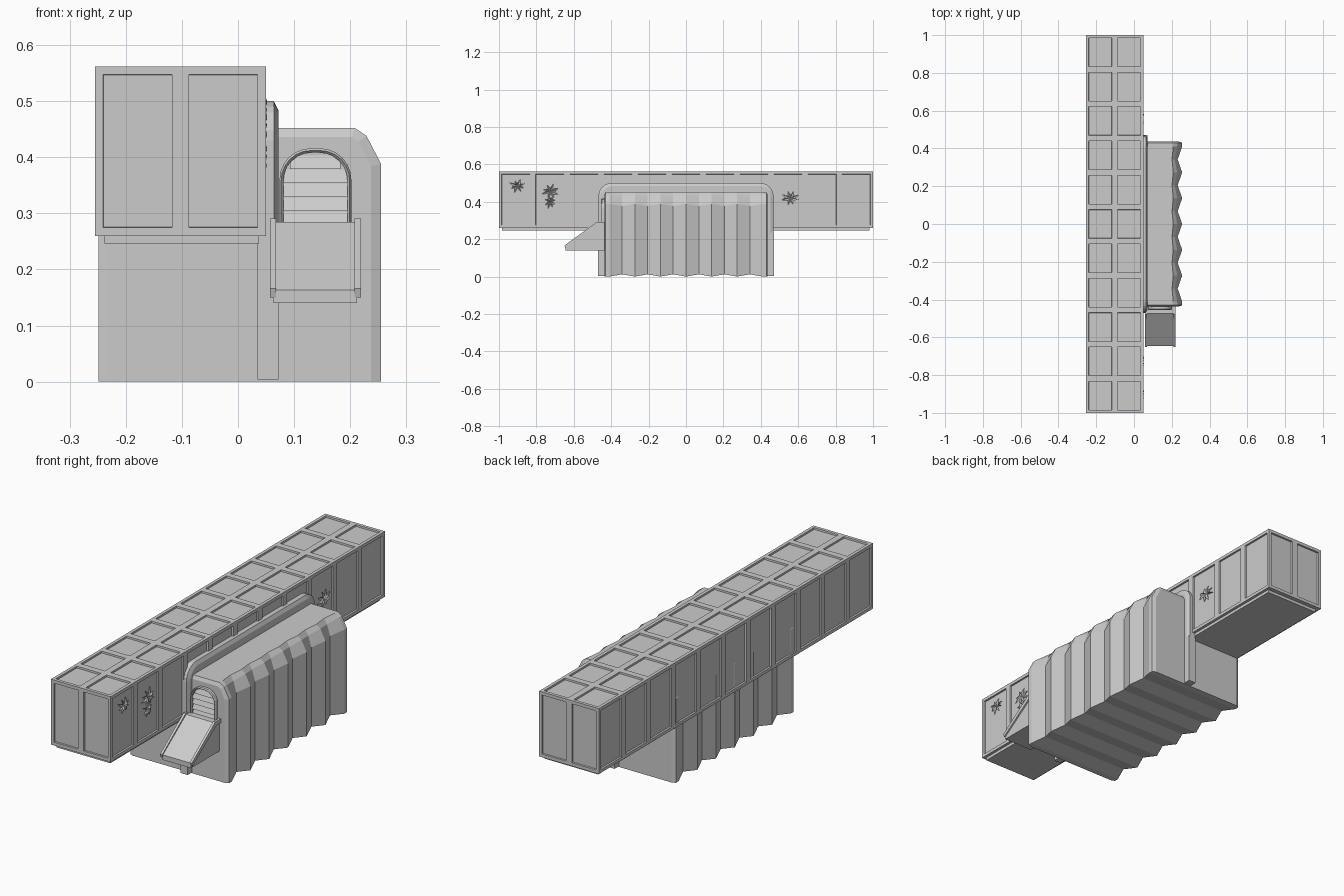
import bpy, bmesh, math, random
from mathutils import Vector

if "Cube" in bpy.data.objects:
    bpy.data.objects.remove(bpy.data.objects["Cube"])

random.seed(4)


def finish(name, bm):
    bmesh.ops.recalc_face_normals(bm, faces=bm.faces[:])
    me = bpy.data.meshes.new(name)
    bm.to_mesh(me)
    bm.free()
    ob = bpy.data.objects.new(name, me)
    bpy.context.collection.objects.link(ob)
    return ob


def box_bm(lo, hi):
    bm = bmesh.new()
    bmesh.ops.create_cube(bm, size=1)
    for v in bm.verts:
        v.co = Vector([a + (c + 0.5) * (b - a) for a, b, c in zip(lo, hi, v.co)])
    return bm


def box(name, lo, hi):
    return finish(name, box_bm(lo, hi))


def loft(name, loops):
    """Skin closed loops of equal length and cap both ends."""
    bm = bmesh.new()
    rings = [[bm.verts.new(p) for p in lp] for lp in loops]
    n = len(rings[0])
    for a, b in zip(rings, rings[1:]):
        for i in range(n):
            j = (i + 1) % n
            bm.faces.new((a[i], a[j], b[j], b[i]))
    bm.faces.new(rings[0])
    bm.faces.new(rings[-1])
    return finish(name, bm)


def band(name, steps):
    """Solid frame: closed ring of cross-section loops between inner and outer outlines."""
    bm = bmesh.new()
    rings = [[bm.verts.new(p) for p in lp] for lp in steps]
    n = len(rings[0])
    for k, a in enumerate(rings):
        b = rings[(k + 1) % len(rings)]
        for i in range(n - 1):
            bm.faces.new((a[i], a[i + 1], b[i + 1], b[i]))
    for i in (0, n - 1):
        bm.faces.new([r[i] for r in rings])
    return finish(name, bm)


def arch(half, bottom, top, r, n=6):
    """Outline with rounded upper corners, from lower right to lower left."""
    pts = [(half, bottom)]
    for side, start in ((1, 0), (-1, 90)):
        for k in range(n + 1):
            t = math.radians(start + 90 * k / n)
            pts.append((side * (half - r) + r * math.cos(t), top - r + r * math.sin(t)))
    return pts + [(-half, bottom)]


# Long panelled container: cut into cells, then recess each cell
X0, X1, Z0, Z1 = -0.255, 0.05, 0.26, 0.562
bm = box_bm((X0, -1, Z0), (X1, 1, Z1))
cuts = [((0, -1 + 2 * i / 11, 0), (0, 1, 0)) for i in range(1, 11)]
cuts.append((((X0 + X1) / 2, 0, 0), (1, 0, 0)))
for co, no in cuts:
    bmesh.ops.bisect_plane(bm, geom=bm.verts[:] + bm.edges[:] + bm.faces[:],
                           plane_co=co, plane_no=no)
bm.normal_update()
panels = [f for f in bm.faces if f.normal.z > -0.5]
bmesh.ops.inset_individual(bm, faces=panels, thickness=0.021, depth=0)
bmesh.ops.inset_individual(bm, faces=panels, thickness=0.001, depth=-0.008)
finish("container", bm)
box("container_base", (-0.238, -0.985, 0.246), (0.037, 0.98, 0.262))

# Corrugated building: ridge and valley sections alternate along y
CX = 0.003
RIDGE = [(0.252, 0), (0.252, 0.388), (0.226, 0.438), (0.205, 0.452)]
VALLEY = [(0.228, 0.012), (0.228, 0.378), (0.212, 0.428), (0.198, 0.452)]
END = [(0.234, 0), (0.234, 0.384), (0.212, 0.428), (0.2, 0.436)]


def section(half, y):
    return ([(CX + x, y, z) for x, z in half]
            + [(CX - x, y, z) for x, z in reversed(half)])


loops = [section(END, -0.437), section(RIDGE, -0.43)]
for k in range(13):
    loops.append(section(VALLEY if k % 2 else RIDGE, -0.41 + 0.82 * k / 12))
loops += [section(RIDGE, 0.43), section(END, 0.437)]
loft("corrugated_building", loops)

# Collar where the building meets the container
outer = arch(0.468, 0.004, 0.5, 0.07)
mid = arch(0.452, 0.004, 0.484, 0.06)
inner = arch(0.405, 0.004, 0.44, 0.03)


def at_x(pts, x):
    return [(x, y, z) for y, z in pts]


band("joint_collar", [at_x(outer, 0.035), at_x(outer, 0.064), at_x(mid, 0.072),
                      at_x(inner, 0.072), at_x(inner, 0.035)])
for s, tag in ((1, "back"), (-1, "front")):
    a, b = sorted((s * 0.425, s * 0.47))
    box("collar_post_" + tag, (0.035, a, 0.004), (0.072, b, 0.236))

# Arched vent on the front end
VX = 0.138


def at_y(pts, y):
    return [(VX + x, y, z) for x, z in pts]


vo, vm, vi = (arch(0.064, 0.27, 0.416, 0.056), arch(0.061, 0.27, 0.412, 0.053),
              arch(0.057, 0.27, 0.408, 0.05))
band("vent_frame", [at_y(vo, -0.43), at_y(vo, -0.45), at_y(vm, -0.455),
                    at_y(vi, -0.45), at_y(vi, -0.43)])
for k in range(5):
    z = 0.279 + 0.025 * k
    w = 0.058 if k < 4 else 0.045
    prof = [(-0.435, z), (-0.449, z), (-0.438, z + 0.0245), (-0.435, z + 0.0245)]
    loft(f"vent_slat_{k}", [[(VX + s * w, y, h) for y, h in prof] for s in (-1, 1)])

# Sloping chute under the vent, with cheek rims
chute = [(-0.43, 0.14), (-0.645, 0.14), (-0.645, 0.163), (-0.475, 0.285), (-0.43, 0.285)]
loft("chute", [[(x, y, z) for y, z in chute] for x in (0.063, 0.212)])
cheek = [(-0.43, 0.272), (-0.47, 0.272), (-0.645, 0.150), (-0.65, 0.166),
         (-0.478, 0.291), (-0.43, 0.291)]
for x, tag in ((0.057, "left"), (0.208, "right")):
    loft("chute_rim_" + tag, [[(x + d, y, z) for y, z in cheek] for d in (0, 0.011)])

# Torn metal patches on the right-hand panels
for i, (y, z, ry, rz) in enumerate([(-0.9, 0.485, 0.05, 0.04), (-0.725, 0.455, 0.055, 0.045),
                                    (-0.725, 0.40, 0.035, 0.04), (0.56, 0.42, 0.06, 0.045)]):
    bm = bmesh.new()
    hub = bm.verts.new((0.043, y, z))
    rim = []
    for k in range(16):
        t = math.tau * k / 16 + random.uniform(-0.12, 0.12)
        r = random.uniform(0.75, 1.0) if k % 2 else random.uniform(0.3, 0.5)
        rim.append(bm.verts.new((0.046 if k % 2 else 0.052,
                                 y + ry * r * math.cos(t), z + rz * r * math.sin(t))))
    for k in range(16):
        bm.faces.new((hub, rim[k], rim[(k + 1) % 16]))
    finish(f"torn_patch_{i}", bm)
